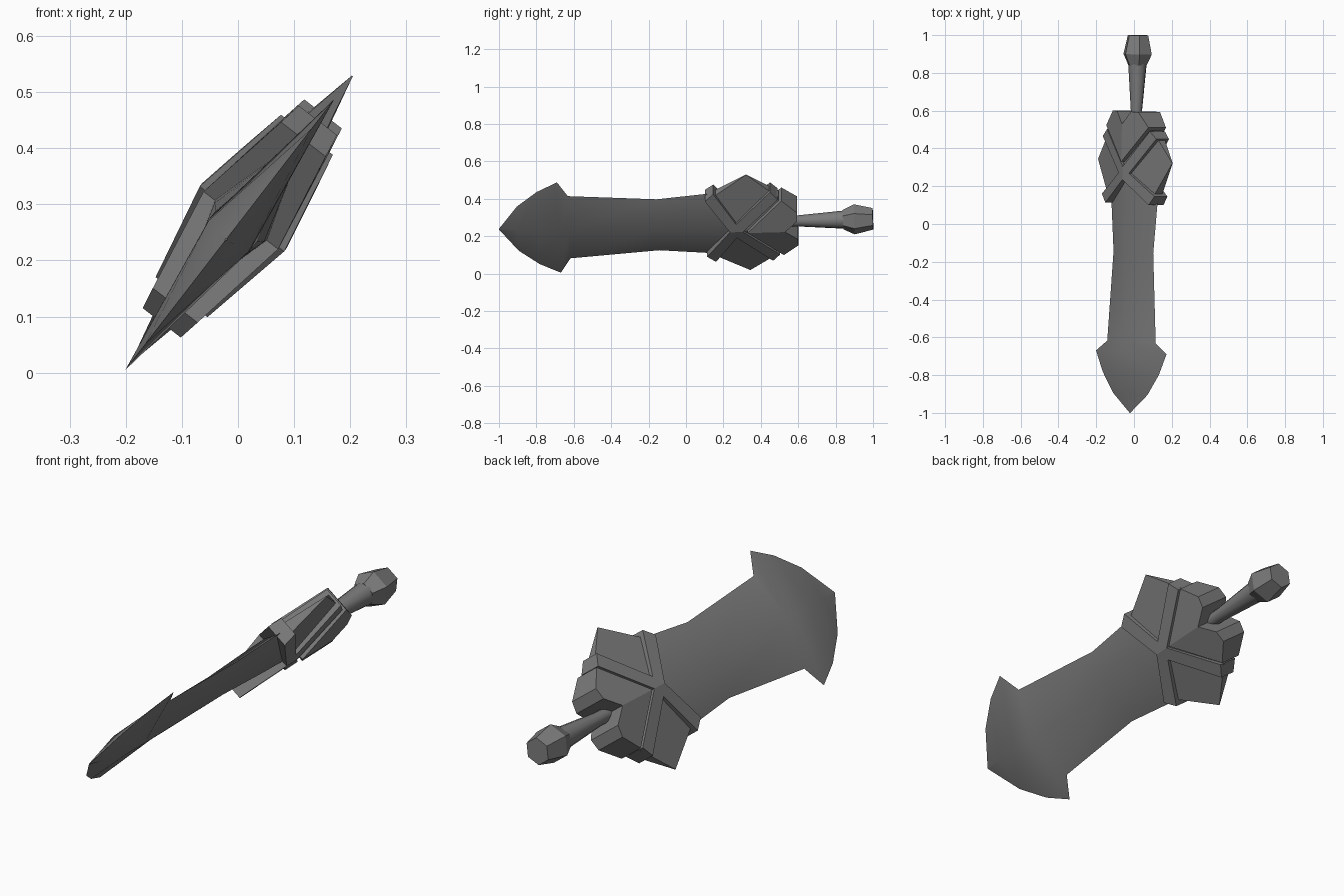
import bpy, bmesh, math
from mathutils import Matrix

if "Cube" in bpy.data.objects:
    bpy.data.objects.remove(bpy.data.objects["Cube"])

# Local frame: x = width, y = length, z = thickness
ROLL = math.atan2(-0.79, 0.61)
PLACE = (Matrix.Translation((0, 0, 0.265)) @ Matrix.Rotation(ROLL, 4, 'Y')
         @ Matrix.Rotation(-0.035, 4, 'Z'))

steel = bpy.data.materials.new("dark_steel")
steel.diffuse_color = (0.2, 0.2, 0.2, 1)
steel.use_nodes = True
steel.node_tree.nodes["Principled BSDF"].inputs["Base Color"].default_value = steel.diffuse_color


def finish(name, bm, angle=0):
    bmesh.ops.remove_doubles(bm, verts=bm.verts, dist=0.0005)
    bmesh.ops.recalc_face_normals(bm, faces=bm.faces)
    mesh = bpy.data.meshes.new(name)
    bm.to_mesh(mesh)
    bm.free()
    mesh.materials.append(steel)
    mesh.transform(PLACE)
    ob = bpy.data.objects.new(name, mesh)
    bpy.context.collection.objects.link(ob)
    if angle:
        bpy.ops.object.select_all(action='DESELECT')
        ob.select_set(True)
        bpy.context.view_layer.objects.active = ob
        bpy.ops.object.shade_smooth_by_angle(angle=math.radians(angle))


def ridged_plate(name, half, ridge, slope):
    """Mirrored (length, width) outline, thickest on the centre line."""
    bm = bmesh.new()
    for side in (1, -1):
        top, low = ([bm.verts.new((side * w, l, s * max(ridge - slope * w, 0.001)))
                     for l, w in half] for s in (1, -1))
        bm.faces.new(top)
        bm.faces.new(low)
        for i in range(len(half)):
            j = (i + 1) % len(half)
            if half[i][1] or half[j][1]:
                bm.faces.new((top[i], top[j], low[j], low[i]))
    finish(name, bm)


def loft(name, rings, angle):
    """Skin a list of closed rings of equal size and cap both ends."""
    bm = bmesh.new()
    loops = [[bm.verts.new(p) for p in ring] for ring in rings]
    for a, b in zip(loops, loops[1:]):
        for i in range(len(a)):
            j = (i + 1) % len(a)
            bm.faces.new((a[i], a[j], b[j], b[i]))
    bm.faces.new(loops[0])
    bm.faces.new(loops[-1])
    finish(name, bm, angle)


def round_ring(y, r, n):
    return [(r * math.sin(math.tau * i / n), y, r * math.cos(math.tau * i / n))
            for i in range(n)]


# Blade: diamond section, flared head, narrow waist (length, half width, ridge)
stations = [(-1.0, 0.003, 0.002), (-0.9, 0.149, 0.022), (-0.79, 0.244, 0.045),
            (-0.68, 0.305, 0.046), (-0.625, 0.21, 0.046), (-0.15, 0.172, 0.046),
            (0.12, 0.2, 0.056), (0.32, 0.2, 0.06)]
loft("blade", [[(w, l, 0), (0, l, t), (-w, l, 0), (0, l, -t)]
               for l, w, t in stations], 40)

# Guard: pointed plate, crossed straps and notched rear block
ridged_plate("guard_plate", [(0.25, 0), (0.14, 0.19), (0.333, 0.322),
                             (0.5, 0.185), (0.5, 0)], 0.07, 0.217)
ridged_plate("crossed_straps", [(0.235, 0), (0.107, 0.187), (0.153, 0.228),
                                (0.27, 0.045), (0.458, 0.232), (0.497, 0.185),
                                (0.305, 0)], 0.084, 0.18)
ridged_plate("guard_block", [(0.33, 0), (0.517, 0.183), (0.597, 0.11),
                             (0.597, 0.06), (0.53, 0)], 0.095, 0.2)

# Grip and six-sided pommel
loft("grip", [round_ring(l, r, 12) for l, r in
              ((0.48, 0.028), (0.6, 0.03), (0.86, 0.05))], 40)
loft("pommel", [round_ring(l, r, 6) for l, r in
                ((0.84, 0.052), (0.9, 0.081), (1.0, 0.058))], 0)
